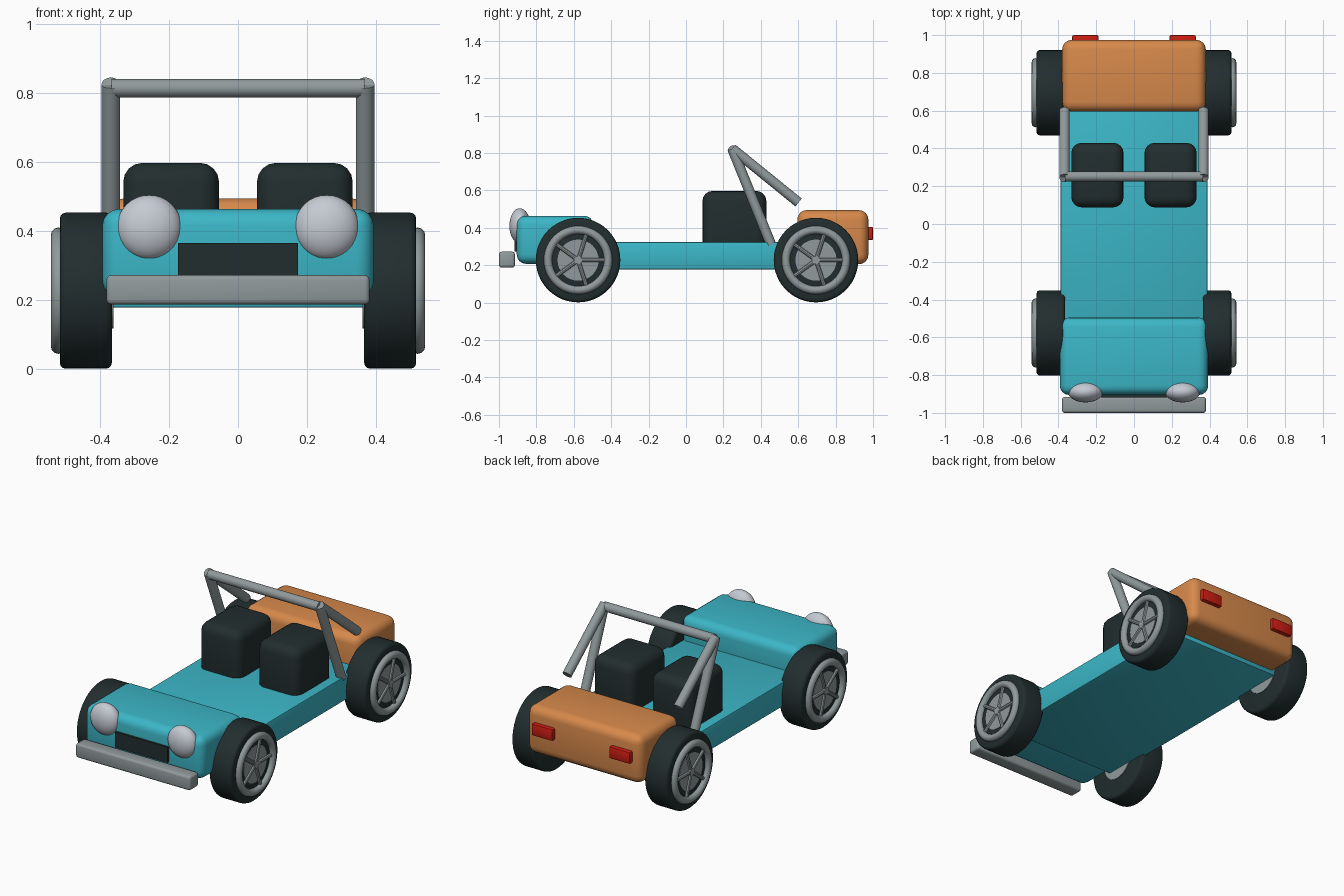
import bpy, math
from mathutils import Vector

if "Cube" in bpy.data.objects:
    bpy.data.objects.remove(bpy.data.objects["Cube"])


def material(name, rgb):
    m = bpy.data.materials.new(name)
    m.diffuse_color = (*rgb, 1)
    m.use_nodes = True
    m.node_tree.nodes["Principled BSDF"].inputs["Base Color"].default_value = m.diffuse_color
    return m


TEAL = material("teal paint", (0.045, 0.47, 0.57))
ORANGE = material("orange paint", (0.68, 0.25, 0.07))
DARK = material("dark rubber", (0.016, 0.027, 0.028))
GRAY = material("gray metal", (0.28, 0.32, 0.33))
SILVER = material("silver glass", (0.56, 0.59, 0.65))
RED = material("red light", (0.6, 0.012, 0.006))


def finish(ob, name, mat, bevel=0, segments=3):
    ob.name = name
    ob.data.materials.clear()
    ob.data.materials.append(mat)
    bpy.ops.object.transform_apply(location=False, rotation=True, scale=True)
    if bevel:
        b = ob.modifiers.new("bevel", 'BEVEL')
        b.width, b.segments = bevel, segments
        b.limit_method, b.angle_limit = 'ANGLE', math.radians(50)
        bpy.ops.object.modifier_apply(modifier=b.name)
    bpy.ops.object.shade_smooth_by_angle(angle=math.radians(35))
    return ob


def box(name, mat, x, y, z, bevel=0.0, segments=3):
    spans = (x, y, z)
    bpy.ops.mesh.primitive_cube_add(size=1, location=[(a + b) / 2 for a, b in spans])
    ob = bpy.context.object
    ob.scale = [b - a for a, b in spans]
    return finish(ob, name, mat, bevel, segments)


def tube(name, mat, start, end, radius, sides=24, bevel=0.0):
    a, b = Vector(start), Vector(end)
    bpy.ops.mesh.primitive_cylinder_add(vertices=sides, radius=radius,
                                        depth=(b - a).length, location=(a + b) / 2)
    ob = bpy.context.object
    ob.rotation_euler = (b - a).to_track_quat('Z', 'Y').to_euler()
    return finish(ob, name, mat, bevel)


# Body
box("chassis", TEAL, (-0.39, 0.39), (-0.65, 0.80), (0.178, 0.324), 0.008, 2)
box("hood", TEAL, (-0.393, 0.393), (-0.905, -0.495), (0.207, 0.464), 0.05, 4)
box("trunk", ORANGE, (-0.38, 0.38), (0.595, 0.975), (0.205, 0.494), 0.05, 4)

# Front details
box("grille", DARK, (-0.174, 0.174), (-0.918, -0.88), (0.272, 0.365))
box("bumper", GRAY, (-0.381, 0.381), (-1.0, -0.915), (0.187, 0.272), 0.014, 3)

for side, s in (("left", -1), ("right", 1)):
    def span(a, b):
        return tuple(sorted((s * a, s * b)))

    # Headlight, tail light and seat
    bpy.ops.mesh.primitive_uv_sphere_add(segments=32, ring_count=16, radius=0.094,
                                         location=(s * 0.257, -0.888, 0.41))
    bpy.context.object.scale = (1, 0.6, 1)
    finish(bpy.context.object, side + "_headlight", SILVER)
    box(side + "_tail_light", RED, span(0.188, 0.327), (0.95, 1.0), (0.334, 0.405), 0.008, 2)
    box(side + "_seat", DARK, span(0.055, 0.332), (0.088, 0.43), (0.26, 0.597), 0.055, 4)

    # Roll cage post and rear strut
    x = s * 0.368
    tube(side + "_roll_post", GRAY, (x, 0.247, 0.823), (x, 0.455, 0.31), 0.027)
    tube(side + "_roll_strut", GRAY, (x, 0.247, 0.823), (x, 0.602, 0.535), 0.027)

    # Wheels
    for end, y in (("front", -0.577), ("rear", 0.695)):
        tag, z = f"{end}_{side}_", 0.227
        tube(tag + "tire", DARK, (s * 0.365, y, z), (s * 0.516, y, z), 0.226, 48, 0.018)
        tube(tag + "wheel_disc", GRAY, (s * 0.361, y, z), (s * 0.519, y, z), 0.11, 32)
        bpy.ops.mesh.primitive_torus_add(major_radius=0.161, minor_radius=0.022,
                                         major_segments=48, minor_segments=12,
                                         location=(s * 0.52, y, z),
                                         rotation=(0, math.pi / 2, 0))
        finish(bpy.context.object, tag + "rim", GRAY)
        tube(tag + "hub", GRAY, (s * 0.50, y, z), (s * 0.53, y, z), 0.022, 16)
        for i in range(5):
            a = math.tau * i / 5
            tube(f"{tag}spoke_{i + 1}", GRAY, (s * 0.519, y, z),
                 (s * 0.519, y + 0.15 * math.cos(a), z + 0.15 * math.sin(a)), 0.011, 8)

# Roll cage crossbar
tube("roll_crossbar", GRAY, (-0.366, 0.252, 0.813), (0.366, 0.252, 0.813), 0.027)
